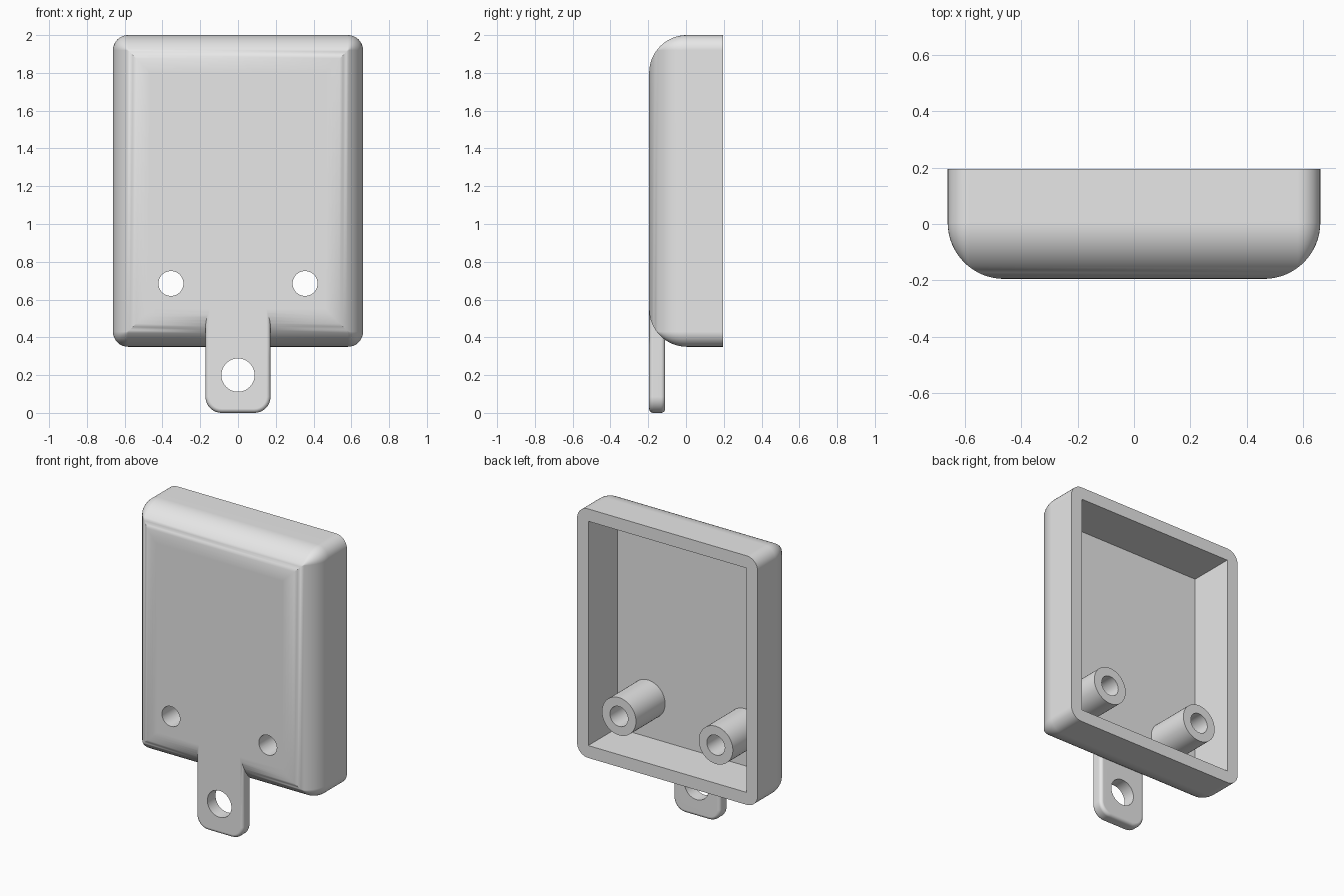
import bpy, bmesh
from math import sin, cos, pi, radians
from mathutils import Matrix

if "Cube" in bpy.data.objects:
    bpy.data.objects.remove(bpy.data.objects["Cube"])

grey = bpy.data.materials.new("plain grey")
grey.use_nodes = True
grey.diffuse_color = (0.8, 0.8, 0.8, 1)
grey.node_tree.nodes["Principled BSDF"].inputs["Base Color"].default_value = (0.8, 0.8, 0.8, 1)

FRONT, BACK = -0.195, 0.195
HALF_W, BOTTOM, TOP = 0.662, 0.35, 2.0
WALL, FILLET, CORNER = 0.082, 0.2, 0.08


def finish(name, bm):
    bmesh.ops.remove_doubles(bm, verts=bm.verts, dist=1e-5)
    bmesh.ops.recalc_face_normals(bm, faces=bm.faces)
    mesh = bpy.data.meshes.new(name)
    bm.to_mesh(mesh)
    bm.free()
    mesh.materials.append(grey)
    obj = bpy.data.objects.new(name, mesh)
    bpy.context.collection.objects.link(obj)
    return obj


def rounded_rect(hw, z0, z1, r_low, r_high, y, steps=8):
    """Outline in the xz plane with separate lower and upper corner radii."""
    pts = []
    for i, (sx, top) in enumerate([(1, True), (-1, True), (-1, False), (1, False)]):
        r = r_high if top else r_low
        cx, cz = sx * (hw - r), (z1 - r) if top else (z0 + r)
        for k in range(steps + 1):
            a = (i + k / steps) * pi / 2
            pts.append((cx + r * cos(a), y, cz + r * sin(a)))
    return pts


def loft(name, sections):
    bm = bmesh.new()
    rings = [[bm.verts.new(p) for p in s] for s in sections]
    n = len(rings[0])
    for a, b in zip(rings, rings[1:]):
        for i in range(n):
            bm.faces.new((a[i], a[(i + 1) % n], b[(i + 1) % n], b[i]))
    bm.faces.new(rings[0])
    bm.faces.new(rings[-1])
    return finish(name, bm)


def cylinder(name, x, z, radius, y0, y1):
    bm = bmesh.new()
    place = Matrix.Translation((x, (y0 + y1) / 2, z)) @ Matrix.Rotation(pi / 2, 4, 'X')
    bmesh.ops.create_cone(bm, cap_ends=True, segments=48, radius1=radius,
                          radius2=radius, depth=y1 - y0, matrix=place)
    return finish(name, bm)


def combine(target, tool, operation):
    mod = target.modifiers.new(operation.lower(), 'BOOLEAN')
    mod.operation, mod.solver, mod.object = operation, 'EXACT', tool
    bpy.context.view_layer.objects.active = target
    bpy.ops.object.modifier_apply(modifier=mod.name)
    bpy.data.objects.remove(tool)


# Case body: large fillet around the front face, mitred at the corners
sections = []
for k in range(17):
    a = k / 16 * pi / 2
    d, y = FILLET * (1 - sin(a)), FRONT + FILLET * (1 - cos(a))
    r = max(CORNER - d, 0)
    sections.append(rounded_rect(HALF_W - d, BOTTOM + d, TOP - d, r, r, y))
sections.append(rounded_rect(HALF_W, BOTTOM, TOP, CORNER, CORNER, BACK))
case = loft("case", sections)

# Open cavity in the back
FLOOR = FRONT + 0.085
cavity = loft("cavity_cutter", [
    rounded_rect(HALF_W - WALL, BOTTOM + WALL, TOP - WALL, 0, 0, y)
    for y in (FLOOR, BACK + 0.1)])
combine(case, cavity, 'DIFFERENCE')

# Hanging tab with softened edges, flush with the front
EDGE = 0.022
rim = [(EDGE * (1 - sin(k / 5 * pi / 2)), EDGE * (1 - cos(k / 5 * pi / 2))) for k in range(6)]
levels = [(d, FRONT + y) for d, y in rim] + [(d, FLOOR - y) for d, y in reversed(rim)]
tab = loft("hanging_tab", [
    rounded_rect(0.172 - d, d, BOTTOM + FILLET, 0.085 - d, 0, y) for d, y in levels])
combine(case, tab, 'UNION')

# Screw posts behind the front wall, bored right through
for side in (-1, 1):
    x, z = side * 0.355, 0.685
    combine(case, cylinder("screw_post", x, z, 0.125, FLOOR - 0.03, BACK), 'UNION')
    combine(case, cylinder("screw_hole", x, z, 0.066, FRONT - 0.1, BACK + 0.1), 'DIFFERENCE')

# Hole in the tab
combine(case, cylinder("tab_hole", 0, 0.2, 0.088, FRONT - 0.1, FLOOR + 0.1), 'DIFFERENCE')

# Smooth fillets, crisp edges
bpy.ops.object.select_all(action='DESELECT')
case.select_set(True)
bpy.context.view_layer.objects.active = case
bpy.ops.object.shade_smooth_by_angle(angle=radians(30))
weighted = case.modifiers.new("even_shading", 'WEIGHTED_NORMAL')
weighted.keep_sharp = True
